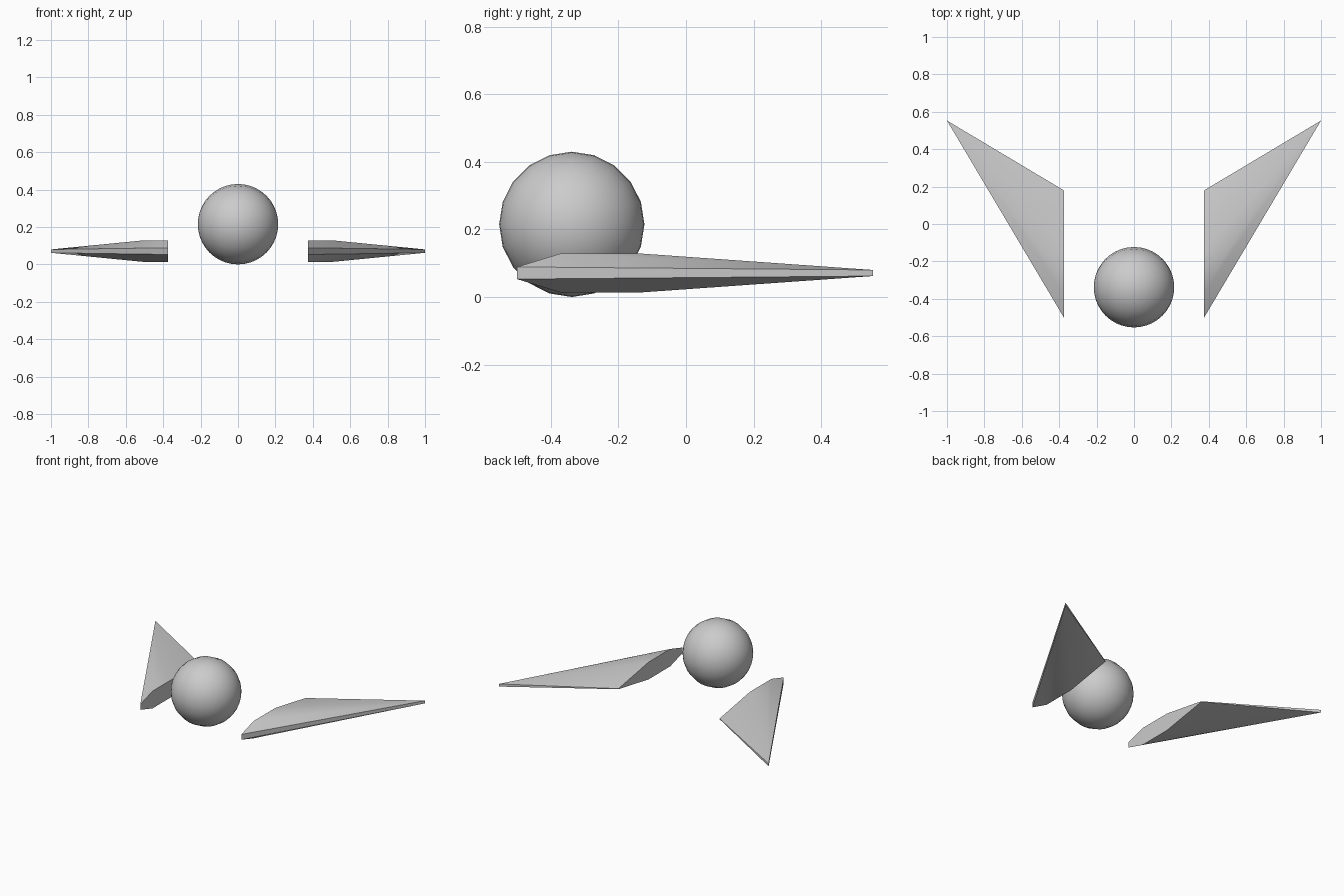
import bpy, bmesh, math

if "Cube" in bpy.data.objects:
    bpy.data.objects.remove(bpy.data.objects["Cube"])

# Ball, poles on the left-right axis
R = 0.215
bpy.ops.mesh.primitive_uv_sphere_add(segments=20, ring_count=20, radius=R,
                                     location=(0, -0.338, R),
                                     rotation=(0, math.pi / 2, 0))
ball = bpy.context.object
ball.name = "ball"
bpy.ops.object.shade_smooth()

# Swept wing: (x, y, half thickness) stations, thick root to thin tip
MID = 0.071
stations = [
    (0.375, -0.50, 0.018),   # root leading edge
    (0.375, -0.37, 0.058),   # root flat, front
    (0.375, -0.14, 0.058),   # root flat, back
    (0.50, -0.14, 0.058),    # end of flat
    (0.375, 0.18, 0.002),    # root trailing edge
    (1.0, 0.553, 0.009),     # tip
]
bm = bmesh.new()
for x, y, h in stations:
    for s in (-1, 1):
        bm.verts.new((x, y, MID + s * h))
bmesh.ops.convex_hull(bm, input=bm.verts)
bmesh.ops.dissolve_limit(bm, angle_limit=math.radians(0.5),
                         verts=bm.verts, edges=bm.edges)
bmesh.ops.recalc_face_normals(bm, faces=bm.faces)
mesh = bpy.data.meshes.new("wings")
bm.to_mesh(mesh)
bm.free()
wings = bpy.data.objects.new("wings", mesh)
bpy.context.collection.objects.link(wings)

# Smooth the skin, keep the root face sharp, mirror to the other side
bpy.ops.object.select_all(action='DESELECT')
wings.select_set(True)
bpy.context.view_layer.objects.active = wings
bpy.ops.object.shade_smooth_by_angle(angle=math.radians(40))
mirror = wings.modifiers.new("mirror", 'MIRROR')
mirror.use_axis[0] = True
